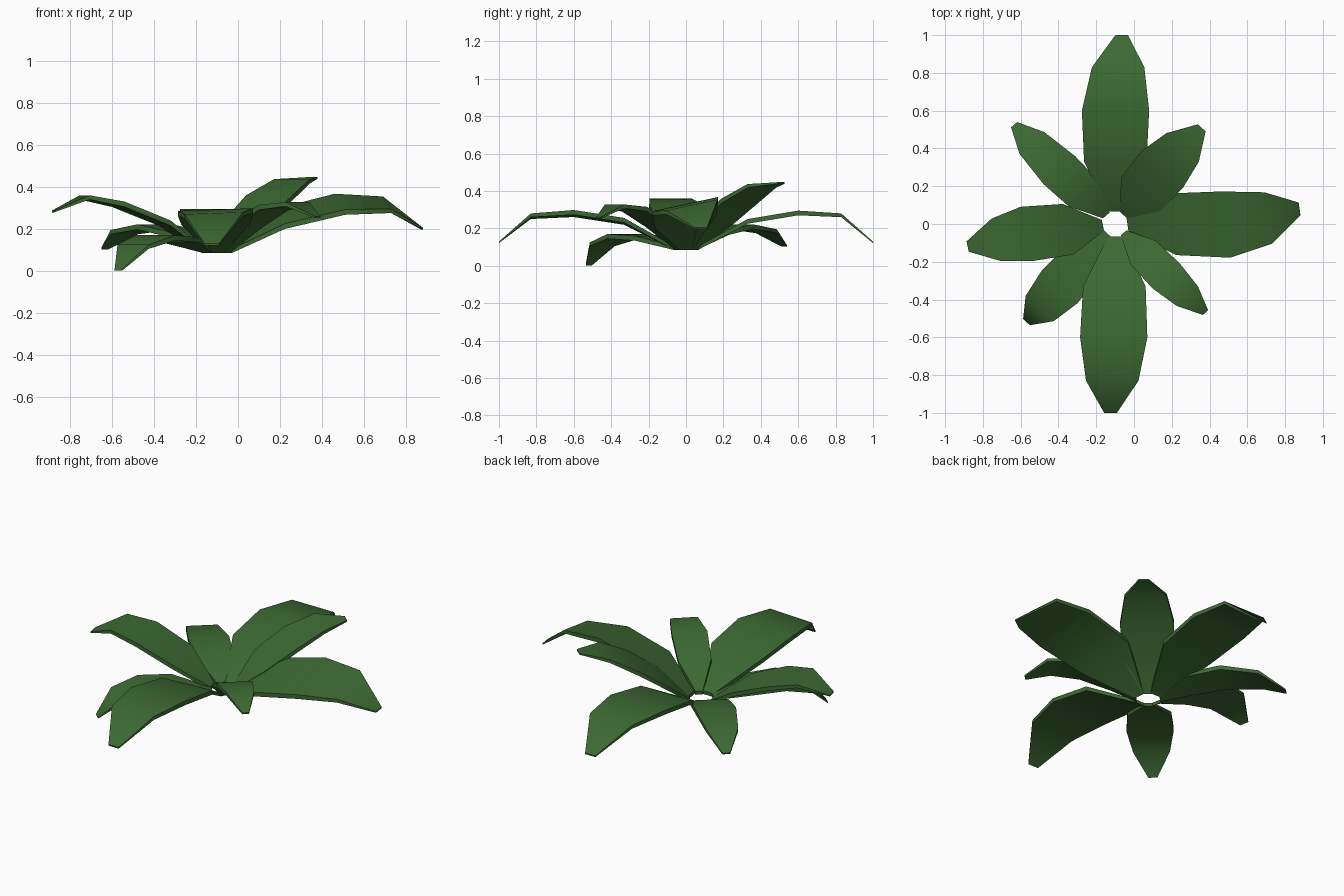
import bpy, bmesh, math
from mathutils import Vector

if "Cube" in bpy.data.objects:
    bpy.data.objects.remove(bpy.data.objects["Cube"])

# One flat green for the whole plant
green = bpy.data.materials.new("leaf green")
green.diffuse_color = (0.045, 0.14, 0.032, 1)
green.use_nodes = True
green.node_tree.nodes["Principled BSDF"].inputs["Base Color"].default_value = green.diffuse_color

CENTRE_X = -0.10
WIDTHS = (0.2, 0.93, 1.0, 0.78, 0.19)              # outline, root to tip
THICK = (0.02, 0.025, 0.025, 0.02, 0.008)

# name: start azimuth, tip azimuth, blade azimuth, half width, roll, [(radius, height)...]
LEAVES = {
    "north": (89.8, 88.0, 90, 0.178, 0, [(.33, .25), (.60, .295), (.83, .28), (1.0, .13)]),
    "south": (269.3, 268.6, 270, 0.178, 2, [(.33, .25), (.60, .292), (.83, .275), (1.0, .13)]),
    "east": (-0.3, 4.7, 8, 0.177, 12, [(.30, .26), (.585, .33), (.81, .325), (.98, .205)]),
    "west": (186.4, 188.7, 192, 0.147, 0, [(.25, .24), (.473, .33), (.636, .36), (.79, .287)]),
    "north_east": (49.2, 48, 48.5, 0.147, 0, [(.21, .245), (.38, .36), (.54, .437), (.685, .447)]),
    "south_east": (-45.5, -44.4, -47, 0.098, 0, [(.21, .23), (.385, .315), (.54, .328), (.67, .26)]),
    "south_west": (228.6, 227.9, 228, 0.128, 0, [(.26, .16), (.446, .17), (.60, .125), (.70, .01)]),
    "north_west": (136, 135.5, 131, 0.112, 0, [(.23, .19), (.41, .222), (.615, .195), (.75, .11)]),
}


def make_leaf(name, start, tip, blade, half, roll, path):
    """Loft a thin, bent, box-section blade from root to tip."""
    bm = bmesh.new()
    b = math.radians(blade)
    across = Vector((-math.sin(b), math.cos(b), math.tan(math.radians(roll))))
    rings = []
    for i, (r, z) in enumerate([(0.065, 0.105)] + path):
        t = max(0, i - 2) / 2
        a = math.radians(start + (tip - start) * t)
        mid = Vector((CENTRE_X + r * math.cos(a), r * math.sin(a), z))
        side = across * (half * WIDTHS[i])
        if i in (0, 4):
            side.z = 0
        down = Vector((0, 0, -THICK[i]))
        rings.append([bm.verts.new(p) for p in
                      (mid + side, mid - side, mid - side + down, mid + side + down)])
    for p, q in zip(rings, rings[1:]):
        for k in range(4):
            n = (k + 1) % 4
            bm.faces.new((p[k], p[n], q[n], q[k]))
    bm.faces.new(rings[0])
    bm.faces.new(rings[-1])
    bmesh.ops.recalc_face_normals(bm, faces=bm.faces)
    # smooth along the bends, crisp around the rim
    for f in bm.faces:
        f.smooth = True
    for e in bm.edges:
        e.smooth = e.calc_face_angle(0) < math.radians(45)
    mesh = bpy.data.meshes.new(name)
    bm.to_mesh(mesh)
    bm.free()
    mesh.materials.append(green)
    bpy.context.collection.objects.link(bpy.data.objects.new(name, mesh))


for side_name, spec in LEAVES.items():
    make_leaf(side_name + "_leaf", *spec)
